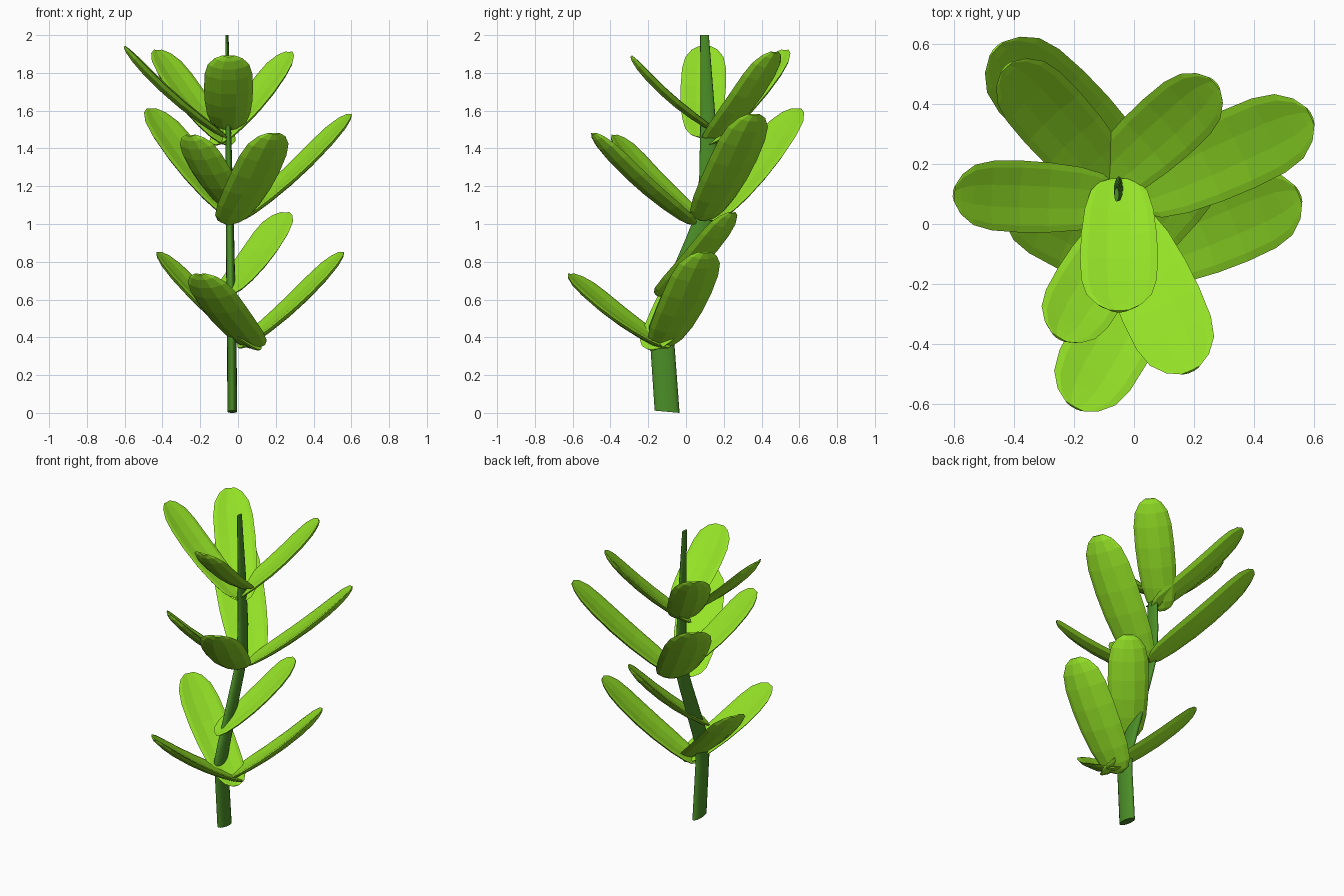
import bpy, bmesh, math
from mathutils import Vector

if "Cube" in bpy.data.objects:
    bpy.data.objects.remove(bpy.data.objects["Cube"])


def material(name, col):
    m = bpy.data.materials.new(name)
    m.diffuse_color = (*col, 1)
    m.use_nodes = True
    m.node_tree.nodes["Principled BSDF"].inputs["Base Color"].default_value = m.diffuse_color
    return m


LEAF = material("leaf_green", (0.30, 0.77, 0.02))
STEM = material("stem_green", (0.07, 0.27, 0.02))


def loft(name, rings, mat):
    """Skin a list of equal-length point rings and cap both ends."""
    bm = bmesh.new()
    vr = [[bm.verts.new(p) for p in r] for r in rings]
    n = len(rings[0])
    for a, b in zip(vr, vr[1:]):
        for i in range(n):
            j = (i + 1) % n
            bm.faces.new((a[i], a[j], b[j], b[i]))
    bm.faces.new(vr[0][::-1])
    bm.faces.new(vr[-1])
    bmesh.ops.recalc_face_normals(bm, faces=bm.faces)
    me = bpy.data.meshes.new(name)
    bm.to_mesh(me)
    bm.free()
    me.materials.append(mat)
    ob = bpy.data.objects.new(name, me)
    bpy.context.collection.objects.link(ob)
    return ob


# Stem: flattened oval section, kinked path (x, y, z, half x, half y)
path = [(-.030, -.100, 0, .026, .066), (-.033, -.125, .36, .025, .064),
        (-.035, -.130, .46, .025, .066), (-.037, -.085, .58, .024, .064),
        (-.042, .055, .92, .022, .058), (-.044, .105, 1.05, .021, .055),
        (-.047, .120, 1.25, .018, .050), (-.053, .115, 1.6, .014, .038),
        (-.058, .098, 2.0, .008, .023)]
N = 16
stem = loft("stem", [[(x + a * math.cos(k * math.tau / N),
                       y + b * math.sin(k * math.tau / N),
                       z if z else .006 - .006 * math.sin(k * math.tau / N))
                      for k in range(N)] for x, y, z, a, b in path], STEM)
for p in stem.data.polygons:
    p.use_smooth = len(p.vertices) == 4

# Leaf outline: (position along leaf, relative half width)
OUTLINE = [(0, .2), (.03, .5), (.09, .72), (.22, .88), (.4, .97), (.58, 1),
           (.76, .97), (.88, .84), (.96, .56), (1, .24)]


def leaf(name, base, tip, width=.265):
    base, tip = Vector(base), Vector(tip)
    d = (tip - base).normalized()
    side = d.cross(Vector((0, 0, 1))).normalized()
    up = side.cross(d)
    rings = []
    for t, w in OUTLINE:
        c = base.lerp(tip, t) - up * .022 * math.sin(math.pi * t)
        h = width / 2 * w
        ring = []
        for k in range(10):
            a = k * math.tau / 10
            u, v = math.cos(a), math.sin(a)
            cup = .028 * w * (u * u - .5)
            ring.append(c + side * h * u + up * (.020 * w * v + cup))
        rings.append(ring)
    loft(name, rings, LEAF)


# Leaves as (base, tip, optional width) in three tiers
TIERS = {
    "lower": [((.01, -.13, .345), (.55, .10, .85), .28),
              ((.11, -.18, .335), (-.42, .08, .85)),
              ((.09, -.10, .345), (-.20, -.61, .735), .28),
              ((-.07, -.14, .62), (.25, .245, 1.06), .25)],
    "middle": [((-.0, .09, 1.02), (.59, .36, 1.58), .28),
               ((-.0, .14, 1.02), (-.46, .585, 1.61), .30),
               ((-.05, .04, 1.00), (.19, -.49, 1.48), .28),
               ((-.0, .03, 1.06), (-.25, -.38, 1.47), .25)],
    "upper": [((-.06, .08, 1.46), (-.60, .10, 1.94), .24),
              ((-.05, .11, 1.42), (-.425, .525, 1.92), .25),
              ((-.12, .12, 1.42), (.27, .47, 1.91), .24),
              ((-.05, .15, 1.50), (-.05, -.29, 1.89), .26)],
}
for tier, leaves in TIERS.items():
    for i, spec in enumerate(leaves):
        leaf(f"{tier}_leaf_{i + 1}", *spec)
